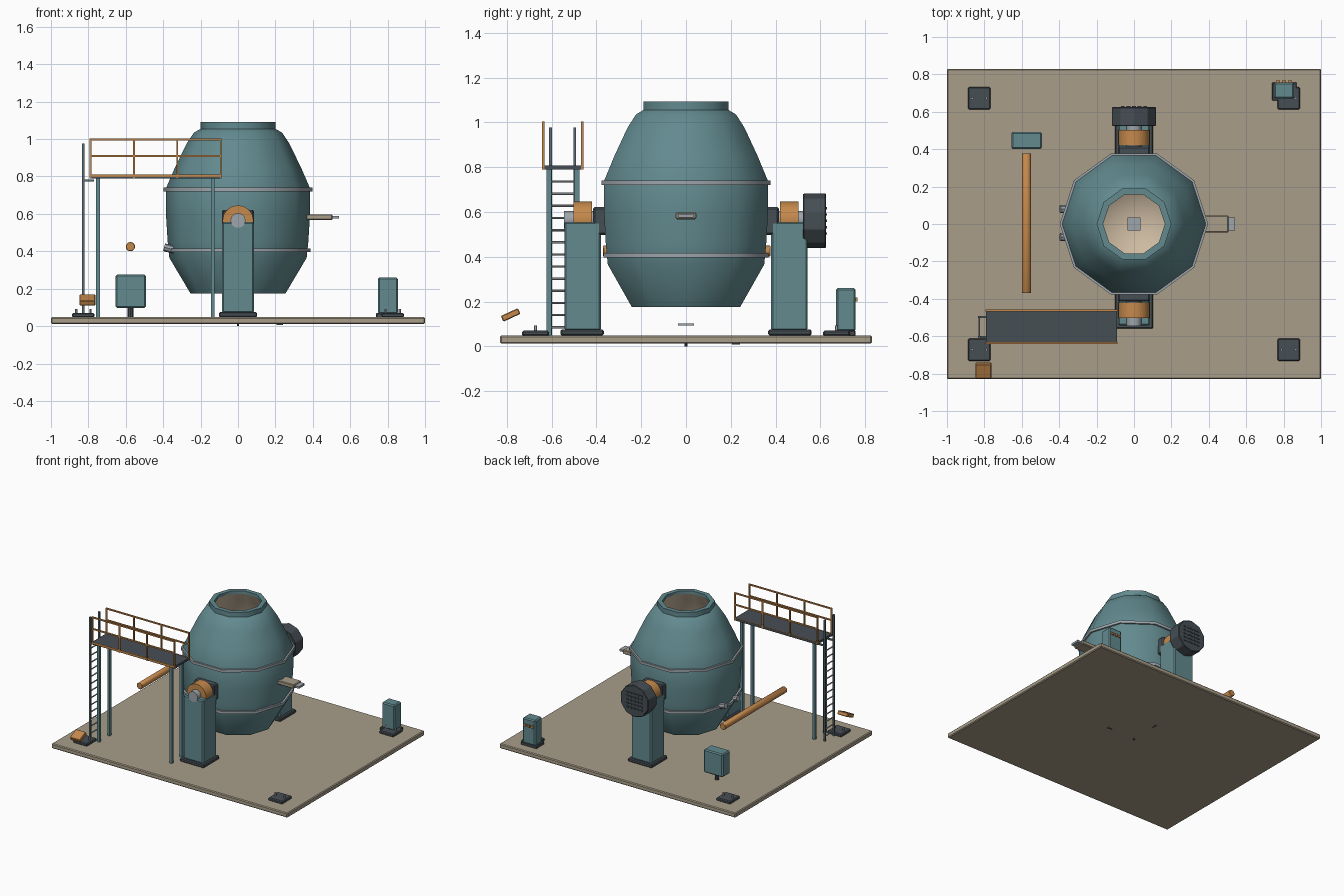
import bpy, bmesh, math
from mathutils import Vector

if "Cube" in bpy.data.objects:
    bpy.data.objects.remove(bpy.data.objects["Cube"])

def mat(name, r, g, b):
    m = bpy.data.materials.new(name)
    lin = lambda c: (c / 255 / 12.92) if c < 11 else ((c / 255 + 0.055) / 1.055) ** 2.4
    m.diffuse_color = (lin(r), lin(g), lin(b), 1)
    m.use_nodes = True
    m.node_tree.nodes["Principled BSDF"].inputs["Base Color"].default_value = m.diffuse_color
    return m

TEAL = mat("teal paint", 98, 138, 143)
DARK = mat("dark iron", 70, 78, 84)
TAN = mat("concrete tan", 168, 157, 137)
LINING = mat("pale lining", 205, 187, 162)
ORANGE = mat("ochre orange", 197, 137, 76)
GREY = mat("light steel", 158, 166, 172)
SLATE = mat("slate blue steel", 92, 108, 116)

def finish(name, bm, m, bevel=0, smooth=False):
    bmesh.ops.recalc_face_normals(bm, faces=bm.faces)
    me = bpy.data.meshes.new(name)
    bm.to_mesh(me)
    bm.free()
    me.materials.append(m)
    ob = bpy.data.objects.new(name, me)
    bpy.context.collection.objects.link(ob)
    if bevel:
        b = ob.modifiers.new("bevel", 'BEVEL')
        b.width, b.segments = bevel, 1
    if smooth:
        bpy.ops.object.select_all(action='DESELECT')
        ob.select_set(True)
        bpy.context.view_layer.objects.active = ob
        bpy.ops.object.shade_smooth_by_angle(angle=math.radians(40))
    return ob

def box(name, x, y, z, m, bevel=0):
    """Box from (min, max) ranges."""
    bm = bmesh.new()
    bmesh.ops.create_cube(bm, size=1)
    for v in bm.verts:
        for i, r in enumerate((x, y, z)):
            v.co[i] = sum(r) / 2 + v.co[i] * (r[1] - r[0])
    return finish(name, bm, m, bevel)

def rod(name, a, b, r, m, n=8, bevel=0, smooth=False):
    a, b = Vector(a), Vector(b)
    bm = bmesh.new()
    bmesh.ops.create_cone(bm, cap_ends=True, segments=n, radius1=r, radius2=r, depth=(b - a).length)
    q = Vector((0, 0, 1)).rotation_difference(b - a)
    for v in bm.verts:
        v.co = q @ v.co + (a + b) / 2
    return finish(name, bm, m, bevel, smooth)

def revolve(name, prof, m, n=10, closed=False):
    """Lathe (radius, z) points about z; radius 0 closes to a point."""
    bm = bmesh.new()
    rings = []
    for r, z in prof:
        k = 1 if r == 0 else n
        rings.append([bm.verts.new((r * math.cos(i * math.tau / n), r * math.sin(i * math.tau / n), z)) for i in range(k)])
    pairs = list(zip(rings, rings[1:])) + ([(rings[-1], rings[0])] if closed else [])
    for p, q in pairs:
        for i in range(n):
            j = (i + 1) % n
            vs = [p[i % len(p)], p[j % len(p)], q[j % len(q)], q[i % len(q)]]
            bm.faces.new(list(dict.fromkeys(vs)))
    return finish(name, bm, m, smooth=True)

# Floor slab with tiny locating marks beneath
box("floor_slab", (-1, 1), (-.83, .83), (.012, .048), TAN, .006)
rod("floor_pin", (0, 0, 0), (0, 0, .02), .006, DARK)
box("floor_mark_x", (.205, .24), (-.004, .004), (.007, .02), DARK)
box("floor_mark_y", (-.004, .004), (.205, .24), (.007, .02), DARK)

# Vessel shell, lining and hoops
revolve("vessel_shell", [(0, .175), (.254, .175), (.367, .365), (.376, .45), (.384, .58), (.384, .74),
                         (.336, .85), (.275, .975), (.235, 1.035), (.2, 1.055), (.2, 1.092), (.165, 1.092), (.165, 1.07)], TEAL)
revolve("vessel_lining", [(.165, 1.075), (.2, 1.0), (.3, .8), (.33, .6), (.32, .4), (.2, .25), (0, .2)], LINING)
for i, (r, z) in enumerate([(.397, .73), (.387, .406)]):
    revolve(f"hoop_{i}", [(r - .03, z - .01), (r, z - .01), (r, z + .01), (r - .03, z + .01)], GREY, closed=True)
box("vessel_floor_plug", (-.035, .035), (-.035, .035), (.19, .23), GREY)
box("lower_plate", (-.035, .035), (-.035, .035), (.092, .101), GREY)

# Tap spout and rear lugs
box("tap_spout", (.34, .505), (-.046, .046), (.567, .598), TAN, .005)
box("tap_lip", (.5, .54), (-.034, .034), (.575, .59), GREY)
for y in (-.07, .08):
    rod(f"lug_{y}", (-.33, y, .405), (-.395, y, .422), .021, GREY, 8)
rod("tilt_bar", (-.575, -.37, .425), (-.575, .377, .425), .025, ORANGE, 12, .003, True)

# Trunnion stands, one each side
for s, side in ((-1, "front"), (1, "rear")):
    def yr(a, b):
        return tuple(sorted((s * a, s * b)))
    box(side + "_stand_base", (-.102, .102), yr(.367, .56), (.048, .075), DARK, .006)
    box(side + "_stand", (-.085, .085), yr(.38, .543), (.07, .556), TEAL, .008)
    box(side + "_trunnion_block", (-.085, .085), yr(.34, .415), (.497, .622), DARK, .008)
    rod(side + "_bearing", (0, s * .42, .563), (0, s * .503, .563), .083, ORANGE, 16, 0, True)
    rod(side + "_shaft", (0, s * .36, .565), (0, s * .545, .565), .04, GREY, 12, 0, True)

# Drive drum with vent grid on its outer face
rod("drive_drum", (0, .523, .56), (0, .625, .56), .123, DARK, 10, .004)
for i in range(-2, 3):
    for j in range(-2, 3):
        x, z = i * .03, .56 + j * .028
        box(f"drum_vent_{i}_{j}", (x - .01, x + .01), (.62, .63), (z - .005, z + .005), DARK)

# Corner pads with two bolts
for sx in (-1, 1):
    for sy in (-1, 1):
        x, y = sx * .827, sy * .672
        box("corner_pad", (x - .06, x + .06), (y - .06, y + .06), (.046, .07), DARK, .006)
        for d in (-.038, .038):
            rod("pad_bolt", (x + d, y, .065), (x + d, y, .092), .007, GREY, 6)

# Raised walkway: deck, legs, railings
box("walkway_deck", (-.79, -.09), (-.635, -.46), (.79, .808), DARK)
for x in (-.748, -.135):
    for y in (-.612, -.487):
        box("walkway_leg", (x - .01, x + .01), (y - .011, y + .011), (.048, .792), TEAL)
for y in (-.637, -.463):
    for x in (-.788, -.557, -.325, -.092):
        box("rail_post", (x - .005, x + .005), (y - .005, y + .005), (.79, 1.0), ORANGE)
    for z in (.91, .998):
        box("rail_bar", (-.793, -.087), (y - .005, y + .005), (z - .005, z + .005), ORANGE)
    box("toe_edge", (-.793, -.087), (y - .003, y + .003), (.796, .81), ORANGE)

# Ladder
for y in (-.605, -.497):
    box("ladder_stile", (-.834, -.822), (y - .006, y + .006), (.05, .977), SLATE)
    box("ladder_bracket", (-.834, -.77), (y - .005, y + .005), (.773, .785), SLATE)
for i in range(13):
    z = .085 + i * .0542
    rod("ladder_rung", (-.828, -.605, z), (-.828, -.497, z), .005, GREY, 6)

# Tilted control desk
desk = box("control_desk", (-.043, .043), (-.042, .042), (-.014, .014), ORANGE, .004)
desk.location = (-.805, -.783, .14)
desk.rotation_euler = (math.radians(25), 0, 0)

# Cabinets
box("left_cabinet", (-.655, -.493), (.4, .492), (.098, .275), TEAL, .008)
rod("left_cabinet_post", (-.575, .446, .048), (-.575, .446, .102), .015, DARK, 8)
box("right_cabinet_foot", (.738, .87), (.66, .757), (.046, .07), DARK, .004)
box("right_cabinet", (.748, .855), (.67, .757), (.066, .26), TEAL, .008)
for x in (.77, .802, .834):
    box("cabinet_knob", (x - .01, x + .01), (.755, .766), (.2, .218), ORANGE)
